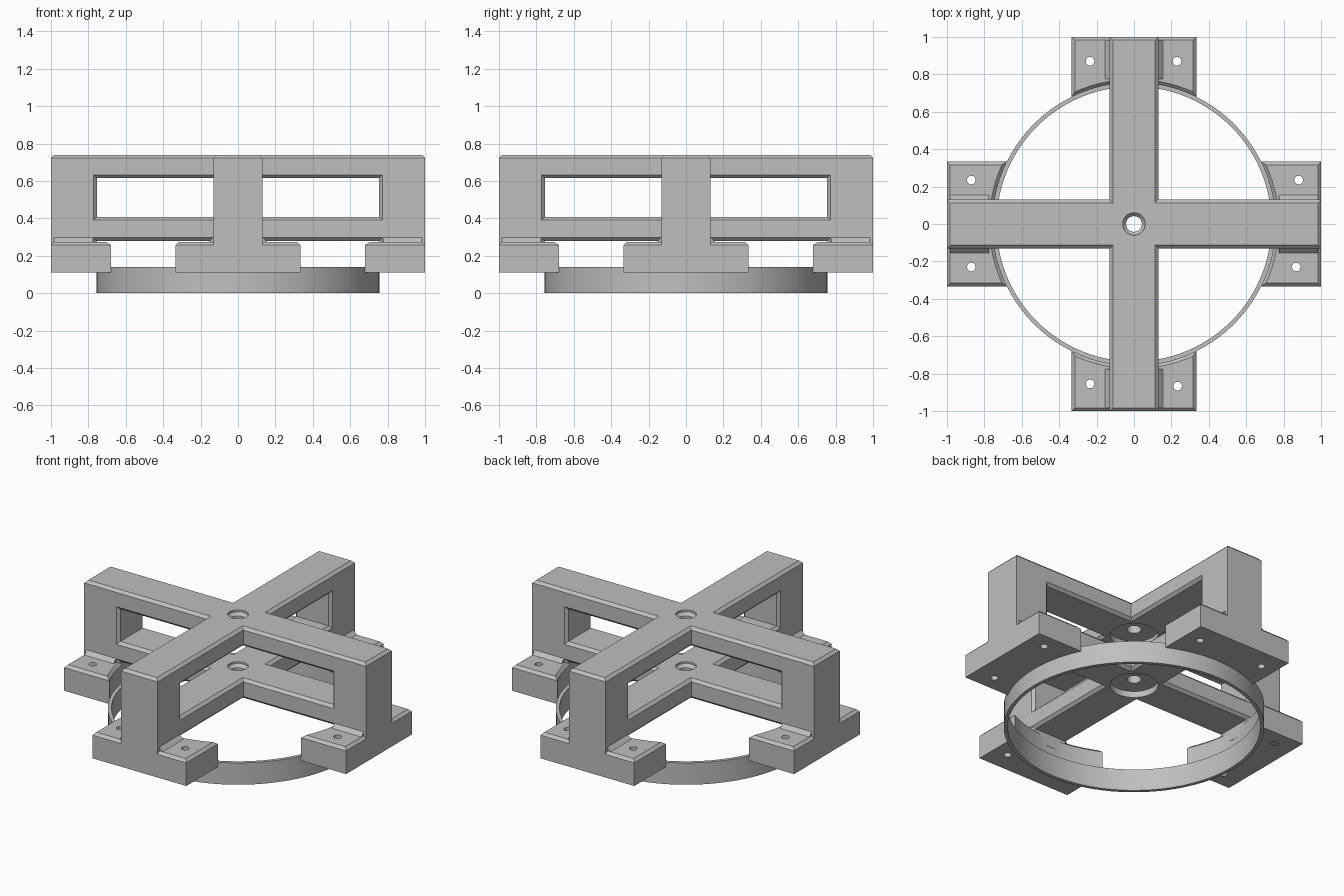
import bpy, bmesh
from math import pi, sin, cos, asin
from mathutils import Matrix

cube = bpy.data.objects.get("Cube")
if cube:
    bpy.data.objects.remove(cube, do_unlink=True)

grey = bpy.data.materials.new("plain_grey")
grey.use_nodes = True
colour = (0.52, 0.52, 0.52, 1)
grey.diffuse_color = colour
grey.node_tree.nodes["Principled BSDF"].inputs["Base Color"].default_value = colour

HALF = 0.13      # half width of the beams
CH = 0.017       # chamfer size
RING = 0.757     # outer radius of the ring
FOOT_TOP = 0.275


def finish(name, bm):
    bmesh.ops.recalc_face_normals(bm, faces=bm.faces)
    mesh = bpy.data.meshes.new(name)
    bm.to_mesh(mesh)
    bm.free()
    mesh.materials.append(grey)
    obj = bpy.data.objects.new(name, mesh)
    bpy.context.collection.objects.link(obj)
    return obj


def prism(name, outline, z0, z1, bevel_at=(), matrix=Matrix()):
    """Extrude an outline upwards and chamfer its rim at the given heights."""
    bm = bmesh.new()
    face = bm.faces.new([bm.verts.new((x, y, z0)) for x, y in outline])
    top = bmesh.ops.extrude_face_region(bm, geom=[face])["geom"]
    for v in top:
        if isinstance(v, bmesh.types.BMVert):
            v.co.z = z1
    rim = [e for e in bm.edges
           if any(all(abs(v.co.z - z) < 1e-5 for v in e.verts) for z in bevel_at)]
    if rim:
        bmesh.ops.bevel(bm, geom=rim, offset=CH, segments=1, affect='EDGES')
    bm.transform(matrix)
    return finish(name, bm)


def lathe(name, profile, x=0, y=0, steps=48):
    """Spin a closed (radius, height) profile around a vertical axis."""
    bm = bmesh.new()
    rows = [[bm.verts.new((x + r * cos(2 * pi * i / steps), y + r * sin(2 * pi * i / steps), z))
             for r, z in profile] for i in range(steps)]
    n = len(profile)
    for i in range(steps):
        a, b = rows[i], rows[(i + 1) % steps]
        for j in range(n):
            k = (j + 1) % n
            bm.faces.new((a[j], b[j], b[k], a[k]))
    bmesh.ops.remove_doubles(bm, verts=bm.verts, dist=1e-6)
    bmesh.ops.dissolve_degenerate(bm, edges=bm.edges, dist=1e-6)
    return finish(name, bm)


def combine(base, others, operation):
    """Apply booleans to the base and remove the operands."""
    for other in others:
        mod = base.modifiers.new("join", 'BOOLEAN')
        mod.operation, mod.solver, mod.object = operation, 'EXACT', other
    graph = bpy.context.evaluated_depsgraph_get()
    mesh = bpy.data.meshes.new_from_object(base.evaluated_get(graph))
    base.modifiers.clear()
    base.data = mesh
    for other in others:
        bpy.data.objects.remove(other, do_unlink=True)


def cross(length):
    quarter = [(length, -HALF), (length, HALF), (HALF, HALF)]
    points = []
    for _ in range(4):
        points += quarter
        quarter = [(-y, x) for x, y in quarter]
    return points


# Upper and lower crossed beams
frame = prism("frame", cross(1), 0.615, 0.74, (0.615, 0.74))
parts = [prism("lower_cross", cross(0.9), 0.28, 0.408, (0.28, 0.408))]

# Four arms: post, mounting foot with curved inner edge, chamfer strips
spread = asin(0.333 / RING)
arc = [(RING * cos(a), RING * sin(a))
       for a in (spread * (1 - i / 6) for i in range(13))]
foot = [(1, -0.333), (1, 0.333)] + arc
post = [(0.755, HALF - CH), (0.755, CH - HALF), (0.755 + CH, -HALF),
        (1, -HALF), (1, HALF), (0.755 + CH, HALF)]
along_x = Matrix(((0, 0, 1, 0), (1, 0, 0, 0), (0, 1, 0, 0), (0, 0, 0, 1)))
for i in range(4):
    turn = Matrix.Rotation(i * pi / 2, 4, 'Z')
    parts.append(prism("foot", foot, 0.11, FOOT_TOP, (FOOT_TOP,), turn))
    parts.append(prism("post", post, 0.2, 0.7, (), turn))
    for side in (-1, 1):
        wedge = [(side * (HALF - 0.03), 0.25), (side * (HALF + 0.03), FOOT_TOP - 0.006),
                 (side * (HALF - 0.006), FOOT_TOP + 0.03)]
        parts.append(prism("strip", wedge, 0.775, 0.983, (), turn @ along_x))
for part in parts:
    combine(frame, [part], 'UNION')

# Central holes: countersunk above, wide recess below
cutters = []
for low, high in ((0.28, 0.408), (0.615, 0.74)):
    cutters.append(lathe("centre_hole", [
        (0, low - 0.02), (0.14, low - 0.02), (0.14, low + 0.04), (0.042, low + 0.04),
        (0.042, high - 0.03), (0.06, high - 0.012), (0.06, high + 0.02), (0, high + 0.02)]))
# Screw holes in the feet
for x, y in ((-0.235, 0.87), (0.23, 0.87), (-0.87, 0.235), (0.88, 0.235),
             (-0.87, -0.23), (0.867, -0.23), (-0.235, -0.855), (0.233, -0.867)):
    cutters.append(lathe("screw_hole", [(0, 0.05), (0.023, 0.05), (0.023, 0.35), (0, 0.35)],
                         x, y, 24))
for cutter in cutters:
    combine(frame, [cutter], 'DIFFERENCE')

# Thin ring under the frame
ring = lathe("ring", [(RING, 0), (RING, 0.14), (0.735, 0.14), (0.735, 0)], steps=96)

for obj in (frame, ring):
    bpy.ops.object.select_all(action='DESELECT')
    obj.select_set(True)
    bpy.context.view_layer.objects.active = obj
    bpy.ops.object.shade_smooth_by_angle(angle=pi / 7)
